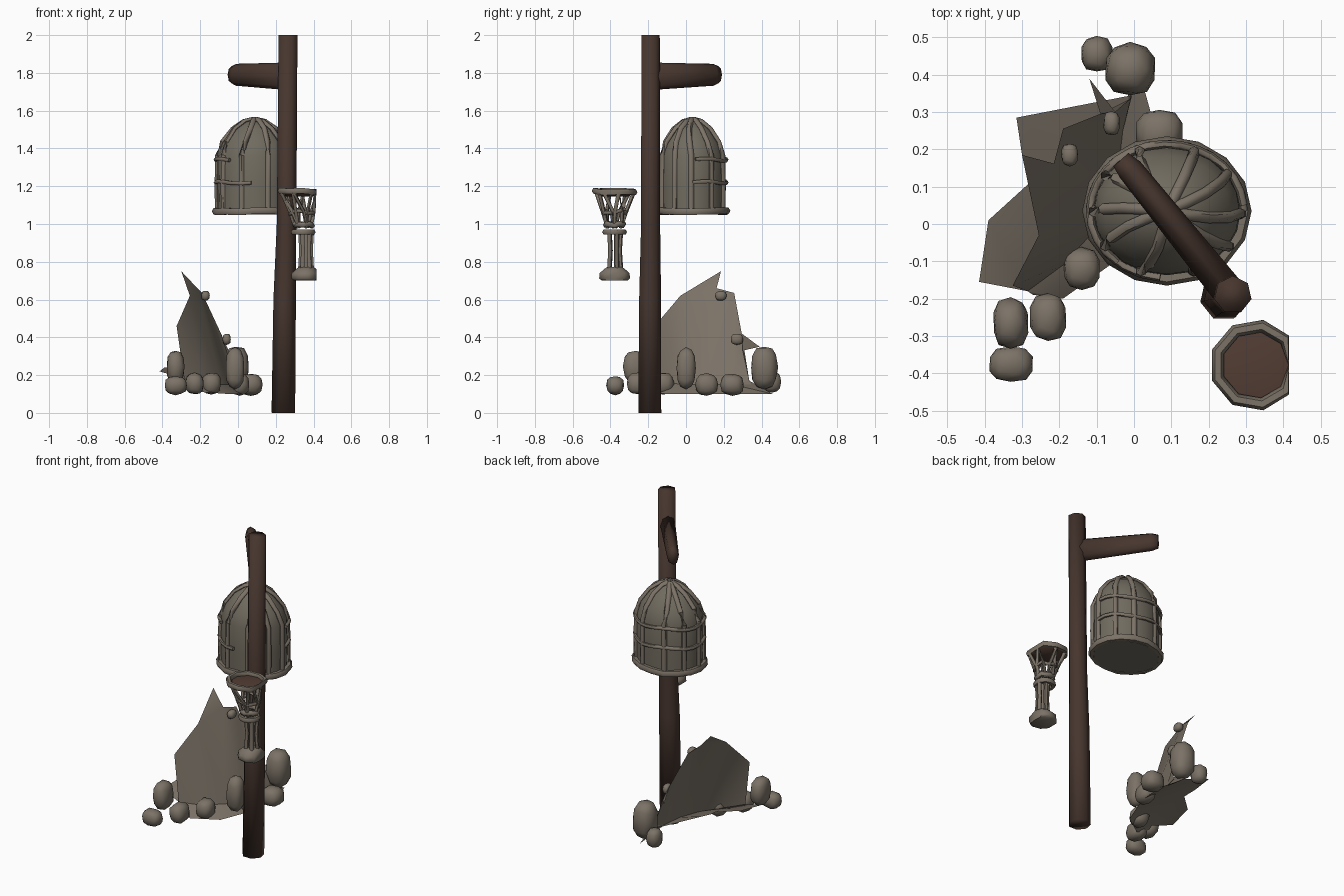
import bpy, bmesh, math, random
from math import sin, cos, pi, radians
from mathutils import Vector

random.seed(4)
if "Cube" in bpy.data.objects:
    bpy.data.objects.remove(bpy.data.objects["Cube"])


def material(name, rgb):
    m = bpy.data.materials.new(name)
    m.use_nodes = True
    m.diffuse_color = (*rgb, 1)
    m.node_tree.nodes["Principled BSDF"].inputs["Base Color"].default_value = (*rgb, 1)
    return m


STONE = material("warm grey stone", (0.20, 0.17, 0.135))
SHELL = material("dull olive grey", (0.165, 0.148, 0.115))
WOOD = material("dark brown wood", (0.062, 0.036, 0.027))
EMBER = material("red brown coal", (0.085, 0.047, 0.034))


def finish(name, bm, mat, angle=60):
    me = bpy.data.meshes.new(name)
    bmesh.ops.recalc_face_normals(bm, faces=bm.faces)
    bm.to_mesh(me)
    bm.free()
    ob = bpy.data.objects.new(name, me)
    bpy.context.collection.objects.link(ob)
    me.materials.append(mat)
    bpy.ops.object.select_all(action="DESELECT")
    bpy.context.view_layer.objects.active = ob
    ob.select_set(True)
    bpy.ops.object.shade_smooth_by_angle(angle=radians(angle))


def bridge(bm, a, b):
    for i in range(len(a)):
        j = (i + 1) % len(a)
        bm.faces.new((a[i], a[j], b[j], b[i]))


def strip(bm, a, b):
    """Triangles between two open edges of equal length."""
    for i in range(len(a) - 1):
        bm.faces.new((a[i], b[i], b[i + 1]))
        bm.faces.new((a[i], b[i + 1], a[i + 1]))


def tube(bm, path, radii, sides=6, closed=False, flat=1.0):
    """Sweep a polygon along a path; flat squeezes it sideways."""
    pts = [Vector(p) for p in path]
    n = len(pts)
    if not isinstance(radii, (list, tuple)):
        radii = [radii] * n
    rings = []
    for i, p in enumerate(pts):
        if closed:
            t = pts[(i + 1) % n] - pts[i - 1]
        else:
            t = pts[min(i + 1, n - 1)] - pts[max(i - 1, 0)]
        t.normalize()
        ref = Vector((0, 0, 1)) if abs(t.z) < 0.95 else Vector((1, 0, 0))
        u = t.cross(ref).normalized()
        v = u.cross(t)
        rings.append([bm.verts.new(p + radii[i] * (u * cos(k * 2 * pi / sides) * flat
                      + v * sin(k * 2 * pi / sides))) for k in range(sides)])
    for a, b in zip(rings, rings[1:]):
        bridge(bm, a, b)
    if closed:
        bridge(bm, rings[-1], rings[0])
    else:
        bm.faces.new(rings[0])
        bm.faces.new(rings[-1])


def lathe(bm, cx, cy, profile, sides, sy=1.0):
    rings = [[bm.verts.new((cx + r * cos(k * 2 * pi / sides), cy + sy * r * sin(k * 2 * pi / sides), z))
              for k in range(sides)] for r, z in profile]
    for a, b in zip(rings, rings[1:]):
        bridge(bm, a, b)
    bm.faces.new(rings[0])
    bm.faces.new(rings[-1])


# Post and its arm
bm = bmesh.new()
tube(bm, [(0.24, -0.195, 0), (0.247, -0.193, 0.6), (0.257, -0.19, 1.0), (0.265, -0.19, 2.0)],
     [0.064, 0.061, 0.053, 0.051], 7)
finish("post", bm, WOOD, 100)
bm = bmesh.new()
tube(bm, [(0.26, -0.19, 1.782), (-0.01, 0.145, 1.79), (-0.035, 0.172, 1.79)],
     [0.073, 0.058, 0.045], 8, flat=0.6)
finish("arm", bm, WOOD, 100)

# Hanging cage: closed shell, ribs, hoops and rim
CX, CY, SY = 0.088, 0.035, 0.87
DOME = [(0.196, 1.05), (0.198, 1.2), (0.195, 1.36), (0.17, 1.43), (0.115, 1.5), (0.055, 1.54), (0.012, 1.55)]


def around(r, angle, z):
    return (CX + r * cos(angle), CY + SY * r * sin(angle), z)


bm = bmesh.new()
lathe(bm, CX, CY, DOME, 20, SY)
finish("cage_shell", bm, SHELL)

bm = bmesh.new()
for i in range(10):
    a = i * pi / 5 + random.uniform(-0.08, 0.08)
    sway = random.uniform(-0.25, 0.25)
    path = [around(r + 0.001, a + sway * max(0, z - 1.36) * 5, z + 0.003) for r, z in DOME]
    tube(bm, path, 0.015)
finish("cage_ribs", bm, STONE)

bm = bmesh.new()
for z, start, end in ((1.34, 5, 230), (1.22, 0, 265)):
    path = []
    for i in range(19):
        a = radians(start + (end - start) * i / 18)
        path.append(around(0.206, a, z + 0.006 * sin(4 * a)))
    tube(bm, path, 0.011)
finish("cage_hoops", bm, STONE)

bm = bmesh.new()
tube(bm, [around(0.207, i * pi / 8, 1.067 + random.uniform(-0.004, 0.004)) for i in range(16)],
     0.02, closed=True)
finish("cage_rim", bm, STONE)

# Goblet brazier, cut flat on its outer side
GX, GY, CUT = 0.345, -0.378, 0.415


def circle(r, z, n=12, x=GX, wobble=0.0):
    return [(x + r * cos(i * 2 * pi / n), GY + r * sin(i * 2 * pi / n),
             z + random.uniform(-wobble, wobble)) for i in range(n)]


def trim(bm):
    for v in bm.verts:
        v.co.x = min(v.co.x, CUT)


bm = bmesh.new()
lathe(bm, 0.36, GY, [(0.068, 0.7), (0.083, 0.712), (0.08, 0.74), (0.055, 0.762), (0.04, 0.772)], 9)
trim(bm)
finish("goblet_foot", bm, STONE)

bm = bmesh.new()
for i in range(5):
    a = i * 2 * pi / 5 + 0.3
    tube(bm, [(GX + 0.015 + r * cos(a), GY + r * sin(a), z)
              for r, z in ((0.034, 0.75), (0.027, 0.86), (0.034, 0.97))], 0.012)
trim(bm)
finish("goblet_stem", bm, STONE)

bm = bmesh.new()
tube(bm, circle(0.05, 0.957), 0.016, closed=True)
tube(bm, circle(0.046, 1.0, wobble=0.01), 0.016, closed=True)
tube(bm, circle(0.063, 1.065, x=0.338, wobble=0.015), 0.011, closed=True)
tube(bm, circle(0.106, 1.172, 9, 0.325, 0.004), 0.017, closed=True)
for i in range(6):
    for twist in (0.3, -0.8):
        a = i * pi / 3 + random.uniform(-0.2, 0.2)
        tube(bm, [(x + r * cos(a + twist * t), GY + r * sin(a + twist * t), z) for x, r, z, t in
                  ((GX, 0.042, 0.98, 0), (0.338, 0.064, 1.065, 0.4), (0.325, 0.105, 1.172, 1))], 0.01)
trim(bm)
finish("goblet_basket", bm, STONE)

bm = bmesh.new()
lathe(bm, 0.325, GY, [(0.07, 1.145), (0.1, 1.165), (0.07, 1.17)], 12)
trim(bm)
finish("goblet_coal", bm, EMBER)

# Torn upright sheet: jagged upper edge, a loose tip and spike, and a curved foot line
upper_edge = [(-0.325, -0.165, 0.46), (-0.255, -0.03, 0.62), (-0.215, 0.162, 0.66),
              (-0.19, 0.255, 0.635), (-0.09, 0.295, 0.42), (-0.05, 0.3, 0.33)]
foot_line = [(-0.285, -0.18, 0.18), (-0.19, -0.11, 0.16), (-0.09, 0.0, 0.15),
             (-0.045, 0.12, 0.15), (-0.03, 0.25, 0.15), (-0.01, 0.335, 0.17)]
bm = bmesh.new()
upper = [bm.verts.new(p) for p in upper_edge]
foot = [bm.verts.new(p) for p in foot_line]
strip(bm, upper, foot)
bm.faces.new((upper[1], upper[2], bm.verts.new((-0.3, 0.185, 0.75))))
bm.faces.new((upper[4], upper[5], bm.verts.new((-0.12, 0.39, 0.35))))
finish("torn_sheet", bm, STONE)

# Ground skirt in front of the sheet and raised flap behind it
skirt_edge = [(-0.27, -0.19, 0.15), (-0.19, -0.2, 0.11), (-0.05, -0.1, 0.1),
              (0.03, 0.1, 0.1), (0.05, 0.28, 0.1), (0.0, 0.46, 0.1)]
flap_edge = [(-0.415, -0.155, 0.22), (-0.39, 0.01, 0.24), (-0.28, 0.11, 0.24),
             (-0.3, 0.185, 0.26), (-0.315, 0.285, 0.29), (-0.005, 0.345, 0.15)]
bm = bmesh.new()
foot = [bm.verts.new(p) for p in foot_line]
for edge in (skirt_edge, flap_edge):
    strip(bm, foot, [bm.verts.new(p) for p in edge])
finish("ground_sheet", bm, STONE)

# Rocks: centre and half sizes, slightly boxy
rocks = [((-0.33, -0.375, 0.145), (0.06, 0.048, 0.05)), ((-0.33, -0.265, 0.245), (0.048, 0.067, 0.085)),
         ((-0.23, -0.25, 0.155), (0.05, 0.064, 0.058)), ((-0.14, -0.12, 0.155), (0.05, 0.056, 0.058)),
         ((-0.015, 0, 0.235), (0.05, 0.052, 0.11)), ((0.01, 0.11, 0.15), (0.05, 0.06, 0.058)),
         ((0.068, 0.245, 0.15), (0.064, 0.063, 0.058)), ((-0.01, 0.415, 0.24), (0.067, 0.071, 0.113)),
         ((-0.1, 0.455, 0.165), (0.043, 0.048, 0.057))]
pebbles = [((-0.172, 0.185, 0.62), (0.023, 0.03, 0.026)), ((-0.06, 0.27, 0.39), (0.022, 0.033, 0.03))]
for label, group in (("rock", rocks), ("pebble", pebbles)):
    for centre, size in group:
        bm = bmesh.new()
        bmesh.ops.create_icosphere(bm, subdivisions=2, radius=1)
        for v in bm.verts:
            f = random.uniform(0.96, 1.04)
            v.co = Vector([c + s * f * math.copysign(abs(k) ** 0.78, k)
                           for c, s, k in zip(centre, size, v.co)])
        finish(label, bm, STONE)
